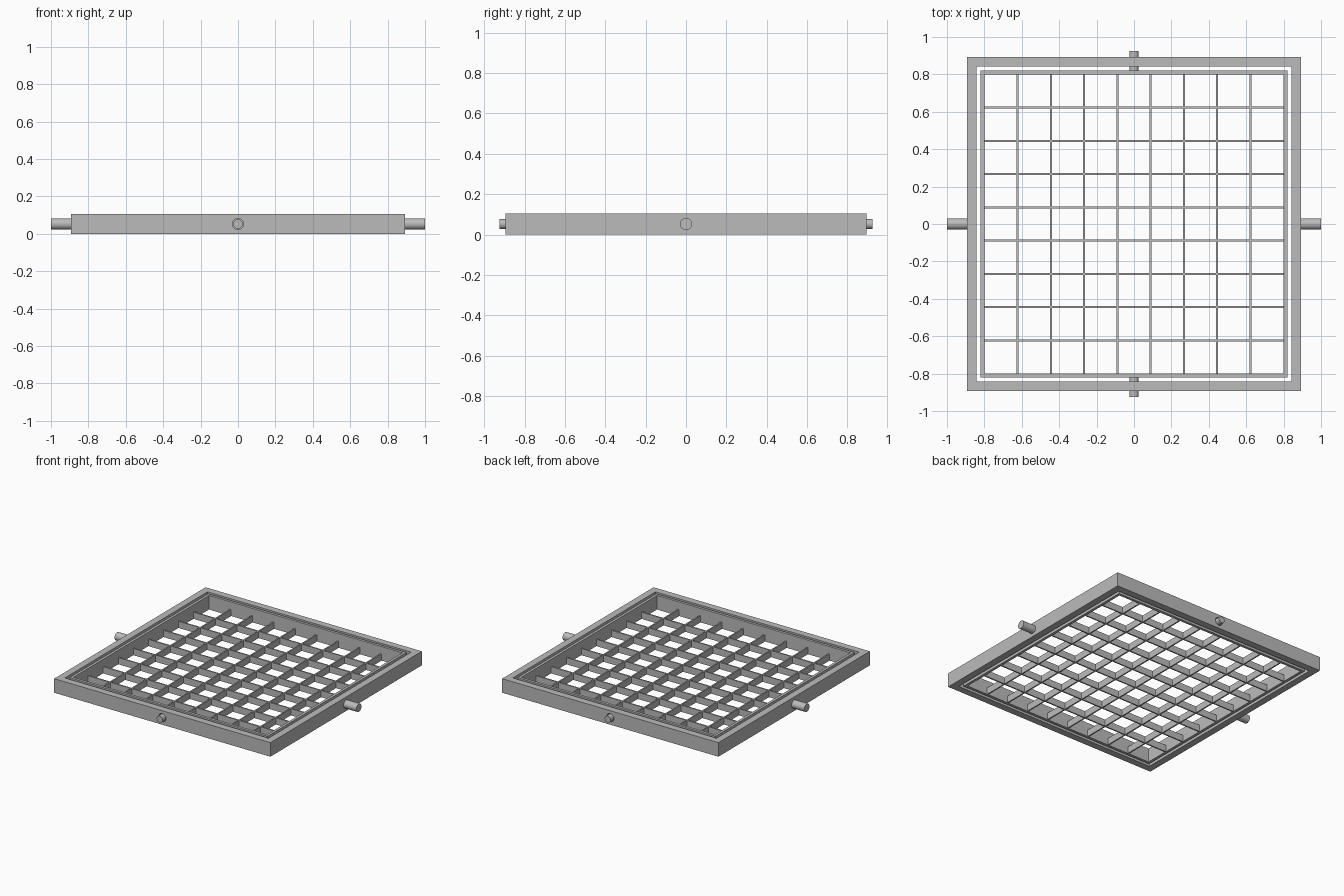
import bpy, bmesh, math
from mathutils import Matrix

if "Cube" in bpy.data.objects:
    bpy.data.objects.remove(bpy.data.objects["Cube"])

H = 0.105          # frame height
MID = H / 2
CELLS = 9
INNER = 0.80       # half width of the grid opening

metal = bpy.data.materials.new("grey_metal")
metal.diffuse_color = (0.5, 0.5, 0.5, 1)
metal.use_nodes = True
metal.node_tree.nodes["Principled BSDF"].inputs["Base Color"].default_value = metal.diffuse_color


def finish(name, bm):
    bmesh.ops.recalc_face_normals(bm, faces=bm.faces)
    mesh = bpy.data.meshes.new(name)
    bm.to_mesh(mesh)
    bm.free()
    mesh.materials.append(metal)
    ob = bpy.data.objects.new(name, mesh)
    bpy.context.collection.objects.link(ob)
    return ob


def square_ring(name, outer, inner):
    """Square frame with mitred corners, standing on z = 0."""
    bm = bmesh.new()
    corners = [(-1, -1), (1, -1), (1, 1), (-1, 1)]
    loops = [[bm.verts.new((x * r, y * r, z)) for x, y in corners]
             for r, z in ((outer, 0), (outer, H), (inner, H), (inner, 0))]
    for a in range(4):
        b = (a + 1) % 4
        for i in range(4):
            j = (i + 1) % 4
            bm.faces.new((loops[a][i], loops[a][j], loops[b][j], loops[b][i]))
    return finish(name, bm)


def pin(name, axis, start, end, radius):
    """Round pin lying along x or y at mid height."""
    bm = bmesh.new()
    bmesh.ops.create_cone(bm, cap_ends=True, segments=32, radius1=radius,
                          radius2=radius, depth=abs(end - start))
    rot = Matrix.Rotation(math.pi / 2, 4, 'Y' if axis == 'x' else 'X')
    c = (start + end) / 2
    loc = (c, 0, MID) if axis == 'x' else (0, c, MID)
    bm.transform(Matrix.Translation(loc) @ rot)
    ob = finish(name, bm)
    bpy.ops.object.select_all(action='DESELECT')
    ob.select_set(True)
    bpy.context.view_layer.objects.active = ob
    bpy.ops.object.shade_smooth_by_angle(angle=math.radians(35))
    return ob


# Outer frame, with clearance holes for the front and back pins
outer = square_ring("outer_frame", 0.894, 0.842)
cutter = pin("hole_cutter", 'y', -1.0, 1.0, 0.030)
cutter.hide_render = True
mod = outer.modifiers.new("pin_holes", 'BOOLEAN')
mod.operation = 'DIFFERENCE'
mod.solver = 'EXACT'
mod.object = cutter
bpy.ops.object.select_all(action='DESELECT')
outer.select_set(True)
bpy.context.view_layer.objects.active = outer
bpy.ops.object.modifier_apply(modifier=mod.name)
bpy.data.objects.remove(cutter, do_unlink=True)

# Inner frame that swings inside the outer one
square_ring("inner_frame", 0.82, INNER)

# Grid slats, low in the inner frame
for axis in "xy":
    bm = bmesh.new()
    for i in range(1, CELLS):
        p = -INNER + 2 * INNER * i / CELLS
        size = (2 * INNER, 0.01, 0.05) if axis == 'x' else (0.01, 2 * INNER, 0.05)
        loc = (0, p, 0.025) if axis == 'x' else (p, 0, 0.025)
        bmesh.ops.create_cube(
            bm, size=1, matrix=Matrix.Translation(loc) @ Matrix.Diagonal((*size, 1)))
    finish("grid_slats_" + axis, bm)

# Pivot pins: outer ones on the sides, inner ones front and back
for s, side, end in ((1, "right", "back"), (-1, "left", "front")):
    pin(side + "_outer_pin", 'x', s * 0.894, s * 1.0, 0.030)
    pin(end + "_inner_pin", 'y', s * 0.82, s * 0.925, 0.025)
